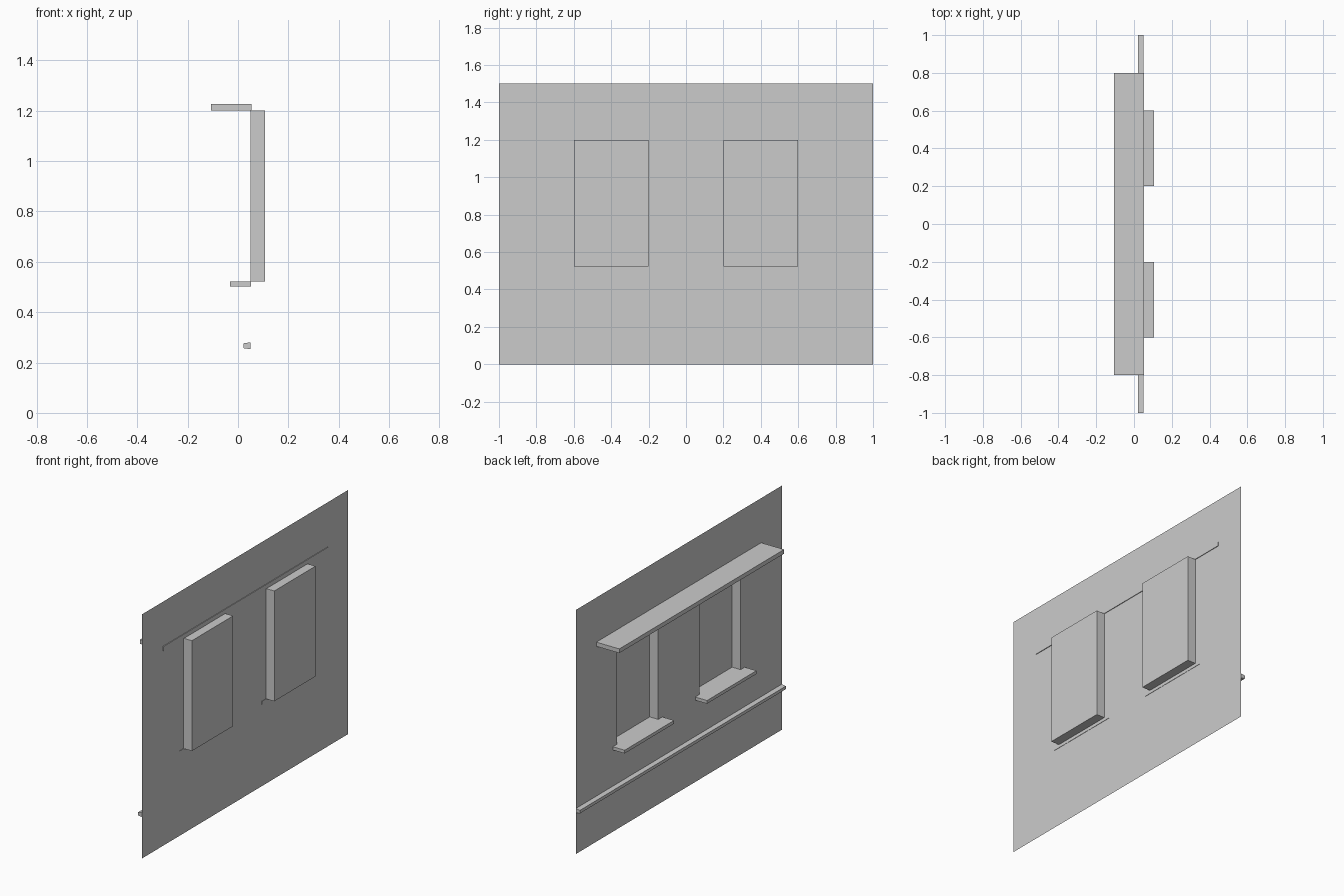
import bpy
import bmesh

cube = bpy.data.objects.get("Cube")
if cube:
    bpy.data.objects.remove(cube, do_unlink=True)

grey = bpy.data.materials.new("plain grey")
grey.use_nodes = True
GREY = (0.6, 0.6, 0.6, 1)
grey.diffuse_color = GREY
grey.node_tree.nodes["Principled BSDF"].inputs["Base Color"].default_value = GREY

WALL_X, PANE_X = 0.049, 0.1065
SILL_TOP, HEAD = 0.522, 1.2
WINDOWS = {"front": -0.4, "back": 0.4}
HALF = 0.2


def finish(name, bm):
    mesh = bpy.data.meshes.new(name)
    bm.to_mesh(mesh)
    bm.free()
    mesh.materials.append(grey)
    obj = bpy.data.objects.new(name, mesh)
    bpy.context.collection.objects.link(obj)
    return obj


def extrude_profile(name, profile, y0, y1):
    """Solid bar: an x-z profile swept along y."""
    bm = bmesh.new()
    face = bm.faces.new([bm.verts.new((x, y0, z)) for x, z in profile])
    ext = bmesh.ops.extrude_face_region(bm, geom=[face])
    for v in ext["geom"]:
        if isinstance(v, bmesh.types.BMVert):
            v.co.y = y1
    bmesh.ops.recalc_face_normals(bm, faces=bm.faces)
    return finish(name, bm)


def rectangle(x0, x1, z0, z1):
    return [(x0, z0), (x1, z0), (x1, z1), (x0, z1)]


# Thin wall sheet with two window openings
bm = bmesh.new()
ys = [-1, -0.6, -0.2, 0.2, 0.6, 1]
zs = [0, SILL_TOP, HEAD, 1.5]
grid = [[bm.verts.new((WALL_X, y, z)) for z in zs] for y in ys]
for i in range(len(ys) - 1):
    for j in range(len(zs) - 1):
        if j == 1 and i in (1, 3):
            continue
        bm.faces.new((grid[i][j], grid[i][j + 1], grid[i + 1][j + 1], grid[i + 1][j]))
finish("wall", bm)

for label, y in WINDOWS.items():
    # Recess: reveals and pane, open towards the outside
    bm = bmesh.new()
    corners = [(y - HALF, SILL_TOP), (y - HALF, HEAD), (y + HALF, HEAD), (y + HALF, SILL_TOP)]
    outer = [bm.verts.new((WALL_X, a, b)) for a, b in corners]
    inner = [bm.verts.new((PANE_X, a, b)) for a, b in corners]
    bm.faces.new(inner)
    for k in range(4):
        n = (k + 1) % 4
        bm.faces.new((outer[k], outer[n], inner[n], inner[k]))
    finish(label + "_window_recess", bm)
    # Sill, a little wider than the opening
    extrude_profile(label + "_window_sill", rectangle(-0.031, 0.051, 0.502, SILL_TOP),
                    y - 0.24, y + 0.24)

# Canopy ledge above both windows
extrude_profile("canopy_ledge", rectangle(-0.1065, 0.053, HEAD, 1.226), -0.8, 0.8)

# Slightly tapered trim along the base of the wall
extrude_profile("base_trim", [(0.021, 0.257), (WALL_X, 0.253), (WALL_X, 0.28), (0.021, 0.276)], -1, 1)
